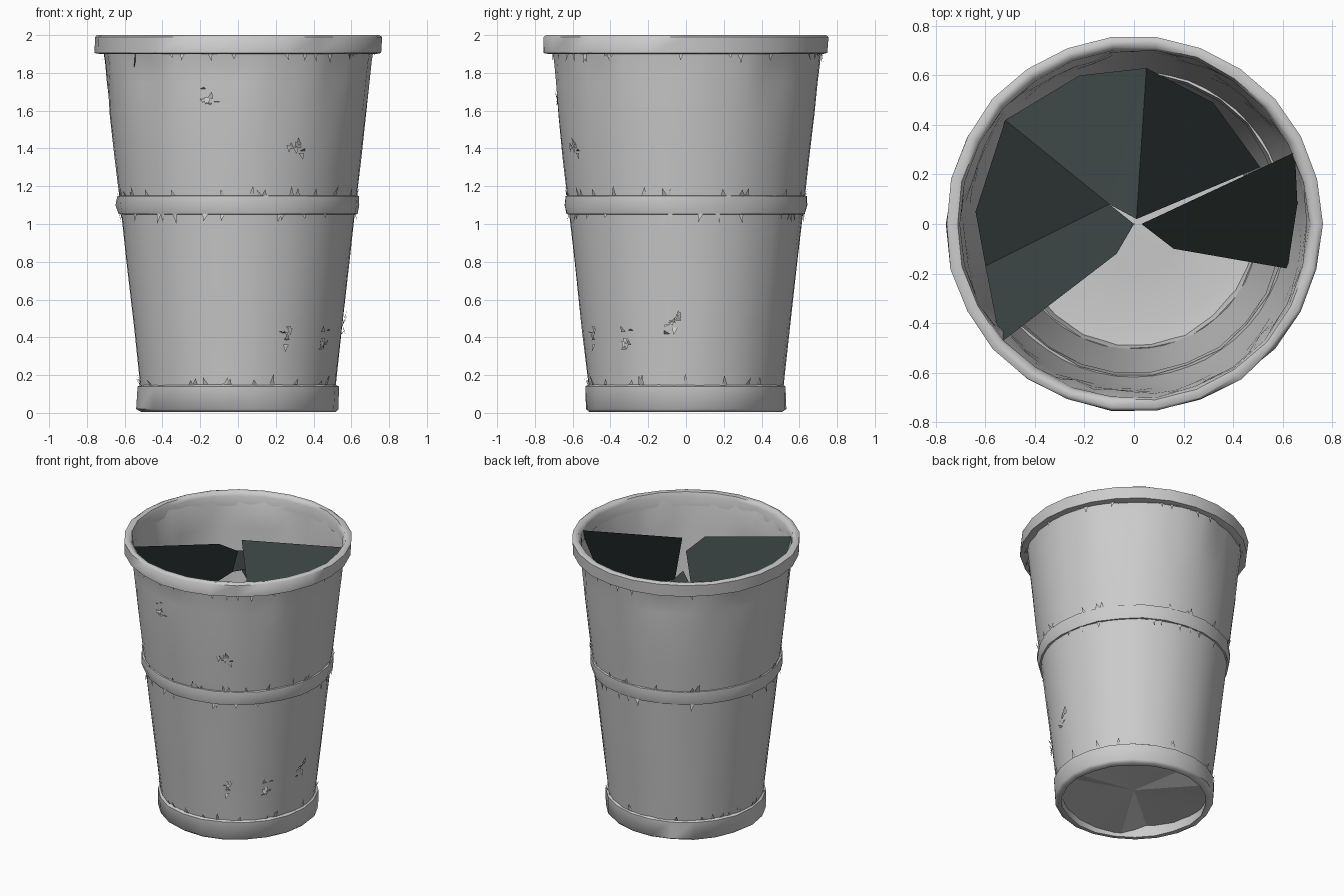
import bpy, math, random
from math import cos, sin, pi, radians

if "Cube" in bpy.data.objects:
    bpy.data.objects.remove(bpy.data.objects["Cube"])

random.seed(4)
dark = bpy.data.materials.new("dark_lining")
dark.diffuse_color = (0.045, 0.06, 0.058, 1)
dark.use_nodes = True
dark.node_tree.nodes["Principled BSDF"].inputs["Base Color"].default_value = dark.diffuse_color


def make(name, verts, faces, mat=None, angle=None):
    me = bpy.data.meshes.new(name)
    me.from_pydata(verts, [], faces)
    me.update()
    if angle:
        me.shade_smooth()
        me.set_sharp_from_angle(angle=radians(angle))
    if mat:
        me.materials.append(mat)
    ob = bpy.data.objects.new(name, me)
    bpy.context.collection.objects.link(ob)
    return ob


def lathe(name, profile, n=26, closed=True, wobble=0.0, warp=None, angle=55):
    """Revolve (radius, z) points, with an optional dented radius."""
    verts = []
    for r, z in profile:
        for i in range(n):
            a = 2 * pi * i / n
            rr = r - random.random() * wobble
            if warp:
                rr -= warp(i, z)
            verts.append((rr * cos(a), rr * sin(a), z))
    faces = []
    m = len(profile)
    for j in range(m if closed else m - 1):
        k = (j + 1) % m
        for i in range(n):
            h = (i + 1) % n
            faces.append((j * n + i, j * n + h, k * n + h, k * n + i))
    return make(name, verts, faces, angle=angle)


def wall(z):
    return 0.519 + (z - 0.15) * 0.113


# Tapered body with creases gathered under the rim, outer then inner skin
N = 52
dents = [random.random() ** 2 * 0.03 for _ in range(N)]


def crease(i, z):
    return dents[i] * max(0.0, 1 - abs(z - 1.86) / 0.3) if z < 1.95 else 0.0


levels = [0.06, 0.15, 0.45, 0.8, 1.1, 1.35, 1.58, 1.75, 1.86, 1.96]
body = [(wall(z), z) for z in levels]
body += [(wall(z) - 0.012, z) for z in reversed(levels)]
lathe("can_wall", body, N, warp=crease, wobble=0.004, angle=70)

# Rolled rim, middle hoop and base hoop
lathe("top_rim", [(0.735, 1.90), (0.762, 1.905), (0.765, 1.99), (0.748, 2.0),
                  (0.722, 1.995), (0.71, 1.97), (0.705, 1.90)], wobble=0.01)
lathe("middle_hoop", [(0.606, 1.05), (0.638, 1.052), (0.650, 1.10),
                      (0.648, 1.148), (0.616, 1.155)], wobble=0.01)
lathe("base_hoop", [(0.49, 0.005), (0.52, 0.005), (0.54, 0.02), (0.543, 0.14),
                    (0.512, 0.155), (0.49, 0.1)], 22, wobble=0.012)

# Slightly domed floor
lathe("floor", [(0.52, 0.12), (0.42, 0.10), (0.2, 0.11), (0.002, 0.115)], 22, closed=False)

# Buckled underside, folded into three shallow leaves
under = [(0, 0, 0.09)]
for i in range(18):
    a = 2 * pi * i / 18
    under.append((0.495 * cos(a), 0.495 * sin(a), 0.03 + 0.06 * (i % 6) / 5))
make("floor_underside", under, [(0, (i + 1) % 18 + 1, i + 1) for i in range(18)])

# Tilted torn panels inside the mouth
P = {
    "a": (-0.54, -0.48, 1.96), "b": (-0.60, -0.17, 1.25), "c": (-0.64, 0.05, 1.4),
    "d": (-0.52, 0.42, 1.6), "e": (-0.22, 0.60, 1.6), "f": (0.05, 0.63, 1.6),
    "g": (0.32, 0.49, 1.2), "h": (0.51, 0.23, 0.85), "i": (0.65, 0.29, 1.98),
    "j": (0.66, 0.08, 1.6), "k": (0.62, -0.18, 1.35), "l": (0.16, -0.10, 1.6),
    "m": (0.03, 0.0, 1.98), "n": (0.0, 0.0, 1.89), "o": (-0.07, -0.12, 1.97),
    "p": (-0.10, 0.08, 1.68), "q": (0.01, 0.02, 1.75),
}
for n, keys in enumerate(["aonpb", "bpdc", "dpfe", "fpq", "fqhg", "imlkj"], 1):
    make(f"inner_panel_{n}", [P[k] for k in keys], [tuple(range(len(keys)))], dark)


# Small curled paint flakes, gathered into one mesh
verts, faces = [], []


def flake(a, z, w, h, off=0.004):
    base = len(verts)
    for da, dz, lift in ((-w, 0, 0), (w, 0, 0), (random.uniform(-w, w), h, 0.018)):
        r = wall(z + dz) + off + lift * random.random()
        ang = a + da / wall(z)
        verts.append((r * cos(ang), r * sin(ang), z + dz))
    faces.append((base, base + 1, base + 2))


# Flakes lining the hoop edges
for z, direction, count in ((1.15, 1, 34), (1.055, -1, 30), (0.15, 1, 32), (1.905, -1, 26)):
    for _ in range(count):
        flake(random.uniform(0, 2 * pi), z, 0.014, direction * random.uniform(0.02, 0.06))

# Scattered chipped patches: x position on the front, height, half sizes
for x, z, sx, sz in ((-0.15, 1.69, 0.04, 0.05), (0.30, 1.40, 0.06, 0.03),
                     (0.25, 0.42, 0.03, 0.06), (0.45, 0.39, 0.03, 0.06),
                     (0.55, 0.46, 0.04, 0.05)):
    a0 = -math.acos(min(1, x / wall(z)))
    for _ in range(9):
        flake(a0 + random.uniform(-sx, sx) / wall(z), z + random.uniform(-sz, sz),
              0.016, random.uniform(-0.04, 0.04), 0.007)
make("paint_flakes", verts, faces)
